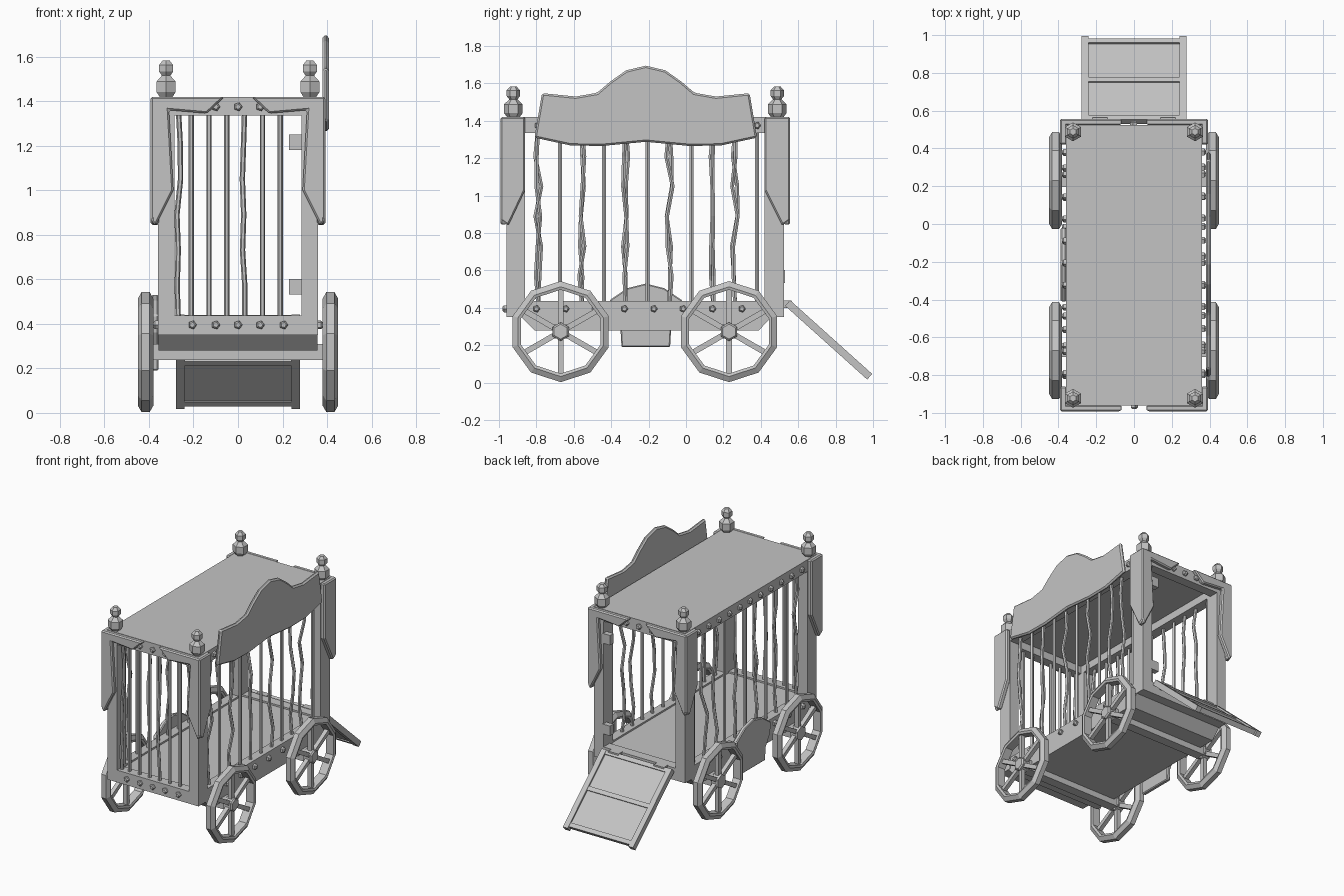
import bpy, bmesh, math, random
from mathutils import Matrix, Vector

if "Cube" in bpy.data.objects:
    bpy.data.objects.remove(bpy.data.objects["Cube"], do_unlink=True)
random.seed(4)

GREY = (0.55, 0.55, 0.55, 1)
mat = bpy.data.materials.new("plain grey")
mat.use_nodes = True
mat.diffuse_color = GREY
mat.node_tree.nodes["Principled BSDF"].inputs["Base Color"].default_value = GREY

FRONT, BACK, MID_Y = -0.96, 0.525, -0.215
HALF, TOP = 0.36, 1.42


def finish(name, bm, bevel=0):
    bmesh.ops.recalc_face_normals(bm, faces=bm.faces)
    mesh = bpy.data.meshes.new(name)
    bm.to_mesh(mesh)
    bm.free()
    mesh.materials.append(mat)
    ob = bpy.data.objects.new(name, mesh)
    bpy.context.collection.objects.link(ob)
    if bevel:
        mod = ob.modifiers.new("bevel", "BEVEL")
        mod.width, mod.segments = bevel, 1
    return ob


def add_box(bm, x, y, z, m=Matrix()):
    """Box from (low, high) pairs."""
    size = [b - a for a, b in (x, y, z)]
    mid = [(a + b) / 2 for a, b in (x, y, z)]
    bmesh.ops.create_cube(bm, size=1, matrix=m @ Matrix.Translation(mid) @ Matrix.Diagonal((*size, 1)))


def box(name, x, y, z, m=Matrix()):
    bm = bmesh.new()
    add_box(bm, x, y, z, m)
    return finish(name, bm)


def prism(name, pts, axis, a, b, bevel=0):
    """Extrude an outline along x (points are y, z) or along y (points are x, z)."""
    bm = bmesh.new()
    rows = []
    for d in (a, b):
        rows.append([bm.verts.new((d, u, z) if axis == "x" else (u, d, z)) for u, z in pts])
    bm.faces.new(rows[0])
    bm.faces.new(rows[1])
    n = len(pts)
    for i in range(n):
        j = (i + 1) % n
        bm.faces.new((rows[0][i], rows[0][j], rows[1][j], rows[1][i]))
    return finish(name, bm, bevel)


def add_lathe(bm, profile, sides, m, closed=False):
    """Spin (radius, height) points about local z."""
    rings = []
    for r, h in profile:
        angles = [math.tau * i / sides for i in range(sides)]
        rings.append([bm.verts.new(m @ Vector((r * math.cos(t), r * math.sin(t), h))) for t in angles])
    for k in range(len(rings) if closed else len(rings) - 1):
        p, q = rings[k], rings[(k + 1) % len(rings)]
        for i in range(sides):
            j = (i + 1) % sides
            bm.faces.new((p[i], p[j], q[j], q[i]))
    if not closed:
        bm.faces.new(rings[0])
        bm.faces.new(rings[-1])


def bar(name, x, y, bend):
    """Cage bar from floor to roof, with an optional kinked shape."""
    bm = bmesh.new()
    levels, rings = 7, []
    for k in range(levels):
        s = bend if 0 < k < levels - 1 else 0
        cx, cy = x + random.uniform(-s, s), y + random.uniform(-s, s)
        z = 0.41 + 0.96 * k / (levels - 1)
        rings.append([bm.verts.new((cx + 0.012 * math.cos(t), cy + 0.012 * math.sin(t), z))
                      for t in (math.tau * i / 6 for i in range(6))])
    for p, q in zip(rings, rings[1:]):
        for i in range(6):
            bm.faces.new((p[i], p[i - 1], q[i - 1], q[i]))
    finish(name, bm)


def bolts(name, places, normal):
    bm = bmesh.new()
    turn = Vector(normal).to_track_quat("Z", "Y").to_matrix().to_4x4()
    for p in places:
        add_lathe(bm, [(0.02, -0.005), (0.02, 0.012), (0.012, 0.02)], 5, Matrix.Translation(p) @ turn)
    finish(name, bm)


# Floor, chassis and roof
box("floor", (-0.35, 0.35), (FRONT + 0.01, BACK - 0.01), (0.35, 0.425))
prism("chassis", [(-0.88, 0.35), (-0.81, 0.28), (0.39, 0.28), (0.455, 0.35)], "x", -0.335, 0.335)
box("roof", (-HALF, HALF), (FRONT, BACK), (1.39, TOP))

# Frame rails
for label, z0, z1 in (("lower", 0.35, 0.437), ("upper", 1.335, TOP - 0.001)):
    for end, y in (("front", FRONT), ("back", BACK - 0.07)):
        box(f"{label}_{end}_rail", (-HALF, HALF), (y, y + 0.07), (z0, z1))
for side, s in (("left", 1), ("right", -1)):
    x = sorted((s * 0.285, s * HALF))
    prism(f"lower_{side}_rail", [(-0.88, 0.35), (-0.81, 0.28), (0.39, 0.28), (0.455, 0.35),
                                 (0.455, 0.437), (-0.88, 0.437)], "x", s * 0.29, s * (HALF - 0.002))
    box(f"upper_{side}_rail", x, (FRONT, BACK), (1.335, TOP - 0.001))

    # Bars and bolts along the side
    ys = [-0.79 + 0.117 * i for i in range(11)]
    for i, y in enumerate(ys):
        bar(f"{side}_bar", s * 0.325, y, 0.018 if i in (0, 2, 4, 6, 8, 9) else 0)
    bolts(f"upper_{side}_bolts", [(s * HALF, y, 1.375) for y in ys], (s, 0, 0))
    bolts(f"lower_{side}_bolts", [(s * HALF, -0.8 + 0.157 * i, 0.395) for i in range(8)], (s, 0, 0))

    for end, e, y_face, y_in in (("front", -1, FRONT, -0.86), ("back", 1, BACK, 0.42)):
        # Corner post
        box(f"{end}_{side}_post", x, sorted((y_face, y_in)), (0.35, TOP - 0.002))

        # Corner drapery: one cloth on the end, one on the side
        out = y_face + e * 0.032
        prism(f"{end}_{side}_end_drape",
              [(s * px, z) for px, z in ((0.388, 1.42), (0.06, 1.42), (0.14, 1.345), (0.31, 1.36),
                                         (0.29, 1.0), (0.37, 0.84), (0.388, 0.86))],
              "y", y_face - e * 0.003, out, 0.008)
        prism(f"{end}_{side}_side_drape",
              [(out, 1.42), (y_in, 1.42), (y_in, 1.03), (y_face - e * 0.01, 0.84), (out, 0.87)],
              "x", s * 0.355, s * 0.392, 0.008)

        # Roof finial
        bm = bmesh.new()
        add_lathe(bm, [(0.03, 1.415), (0.05, 1.442), (0.05, 1.488), (0.022, 1.515),
                       (0.036, 1.533), (0.036, 1.563), (0.018, 1.583)], 6,
                  Matrix.Translation((s * 0.323, y_face - e * 0.037, 0))
                  @ Matrix.Rotation(math.pi / 6, 4, "Z"))
        finish(f"{end}_{side}_finial", bm)

# Front bars and end bolts
for i in range(6):
    bar("front_bar", -0.21 + 0.08 * i, FRONT + 0.035, 0.012 if i == 3 else 0)
bar("front_bar", -0.268, FRONT + 0.035, 0.01)
end_x = [-0.205, -0.1, 0, 0.1, 0.205]
for end, y, e in (("front", FRONT, -1), ("back", BACK, 1)):
    bolts(f"upper_{end}_bolts", [(x, y, 1.375) for x in end_x], (0, e, 0))
bolts("lower_front_bolts", [(x, FRONT, 0.395) for x in end_x], (0, -1, 0))

# Wheels and axles
for end, y in (("front", -0.67), ("back", 0.23)):
    box(f"{end}_axle", (-0.4, 0.4), (y - 0.035, y + 0.035), (0.237, 0.31))
    for side, s in (("left", 1), ("right", -1)):
        bm = bmesh.new()
        place = Matrix.Translation((s * 0.415, y, 0.273)) @ Matrix.Rotation(math.pi / 2, 4, "Y")
        add_lathe(bm, [(0.27, -0.018), (0.27, 0.018), (0.24, 0.035), (0.224, 0.03),
                       (0.224, -0.03), (0.24, -0.035)], 10, place, True)
        add_lathe(bm, [(0.05, -0.03), (0.05, 0.025), (0.04, 0.033)], 6, place)
        for k in range(6):
            spin = place @ Matrix.Rotation(k * math.pi / 3, 4, "Z")
            add_box(bm, (0.03, 0.235), (-0.015, 0.015), (-0.015, 0.015), spin)
        finish(f"{end}_{side}_wheel", bm)

# Scalloped header board: half the outline, mirrored about its middle
upper = [(0, 1.695), (0.105, 1.67), (0.19, 1.61), (0.26, 1.55), (0.375, 1.53), (0.555, 1.548)]
lower = [(0.595, 1.31), (0.4, 1.268), (0.23, 1.266), (0, 1.288)]
half = upper + lower
outline = half + [(-y, z) for y, z in reversed(half) if y > 0]
prism("header_board", [(y + MID_Y, z) for y, z in outline], "x", 0.38, 0.408, 0.01)

# Arched panel low on the other side
half = [(0, 0.53), (0.1, 0.505), (0.195, 0.44), (0.185, 0.36), (0.135, 0.28), (0.13, 0.19)]
outline = half + [(-y, z) for y, z in reversed(half) if y > 0]
prism("low_panel", [(y + MID_Y, z) for y, z in outline], "x", -0.388, -0.358, 0.006)

# Door hinges on the rear post
for z in (0.567, 1.215):
    box("door_hinge", (0.23, 0.29), (0.49, 0.53), (z - 0.035, z + 0.035))

# Loading ramp: framed panel, tilted
tilt = Matrix.Translation((0, 0.7625, 0.229)) @ Matrix.Rotation(-math.atan2(0.395, 0.44), 4, "X")
box("ramp_panel", (-0.26, 0.26), (-0.28, 0.28), (-0.012, 0.008), tilt)
for s in (-1, 1):
    box("ramp_side_rail", sorted((s * 0.24, s * 0.278)), (-0.295, 0.295), (-0.02, 0.02), tilt)
for y in (-0.28, -0.01, 0.265):
    box("ramp_cross_rail", (-0.25, 0.25), (y - 0.015, y + 0.015), (-0.019, 0.017), tilt)
for x in (-0.18, 0.18):
    box("ramp_hinge", (x - 0.04, x + 0.04), (BACK - 0.005, BACK + 0.04), (0.4, 0.44))
